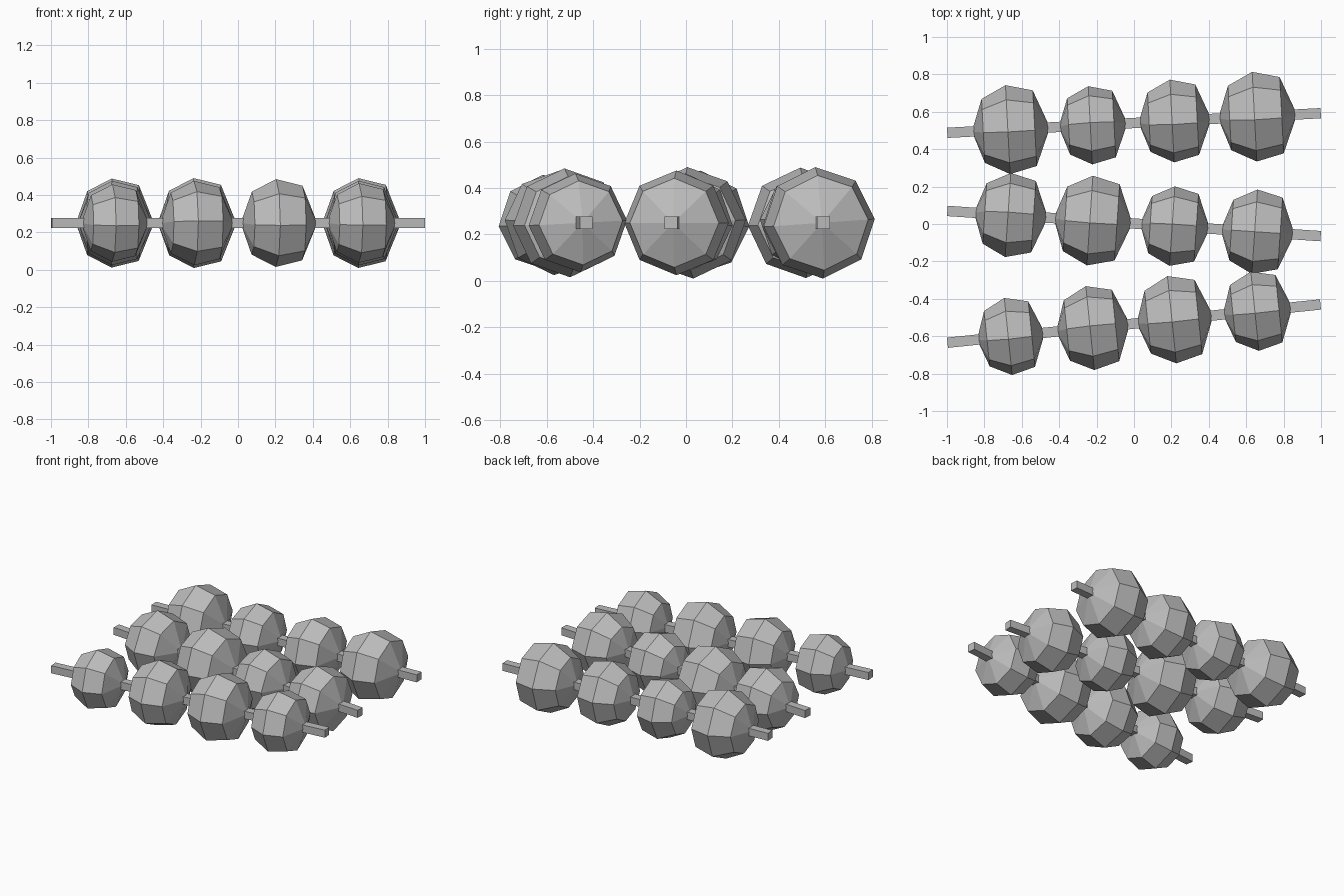
import bpy, bmesh, math
from mathutils import Matrix

if "Cube" in bpy.data.objects:
    bpy.data.objects.remove(bpy.data.objects["Cube"])

grey = bpy.data.materials.new("plain grey")
grey.diffuse_color = (0.5, 0.5, 0.5, 1)
grey.use_nodes = True
grey.node_tree.nodes["Principled BSDF"].inputs["Base Color"].default_value = grey.diffuse_color

SIDES = 8
Z = 0.25
# ball profile along the skewer: (offset, radius), in units of half length
PROFILE = [(-0.71, 0.82), (-0.08, 1.14), (0.61, 0.97)]
BALL_X = [-0.658, -0.219, 0.219, 0.661]
# each skewer: middle y, slope, half lengths and spins (degrees) of its balls
SKEWERS = [
    (0.54, 0.0525, [0.209, 0.184, 0.195, 0.211], [3, -4, 5, 4]),
    (0.0025, -0.0675, [0.198, 0.211, 0.187, 0.198], [-4, 3, -3, 0]),
    (-0.5325, 0.1025, [0.182, 0.198, 0.206, 0.187], [4, -3, 3, 3]),
]


def finish(bm, name, matrix):
    bmesh.ops.recalc_face_normals(bm, faces=bm.faces)
    mesh = bpy.data.meshes.new(name)
    bm.to_mesh(mesh)
    bm.free()
    mesh.materials.append(grey)
    obj = bpy.data.objects.new(name, mesh)
    obj.matrix_world = matrix
    bpy.context.collection.objects.link(obj)


def ball(name, half, spin, matrix):
    bm = bmesh.new()
    rings = []
    for x, r in PROFILE:
        angles = [2 * math.pi * i / SIDES + math.radians(spin) for i in range(SIDES)]
        rings.append([bm.verts.new((x * half, r * half * math.cos(a), r * half * math.sin(a)))
                      for a in angles])
    left, right = bm.verts.new((-half, 0, 0)), bm.verts.new((half, 0, 0))
    for i in range(SIDES):
        j = (i + 1) % SIDES
        bm.faces.new((left, rings[0][i], rings[0][j]))
        bm.faces.new((right, rings[-1][j], rings[-1][i]))
        for a, b in zip(rings, rings[1:]):
            bm.faces.new((a[i], b[i], b[j], a[j]))
    finish(bm, name, matrix)


def stick(name, length, matrix):
    bm = bmesh.new()
    bmesh.ops.create_cube(bm, size=1)
    bmesh.ops.scale(bm, vec=(length, 0.055, 0.053), verts=bm.verts)
    finish(bm, name, matrix)


for row, (y, slope, halves, spins) in enumerate(SKEWERS, 1):
    angle = math.atan(slope)
    turn = Matrix.Rotation(angle, 4, 'Z')
    # square stick through the row
    length = (2 - 0.055 * abs(math.sin(angle))) / math.cos(angle)
    stick(f"stick_{row}", length, Matrix.Translation((0, y, Z)) @ turn)
    # four faceted balls threaded on it
    for n, (x, half, spin) in enumerate(zip(BALL_X, halves, spins), 1):
        ball(f"ball_{row}_{n}", half, spin, Matrix.Translation((x, y + slope * x, Z)) @ turn)
